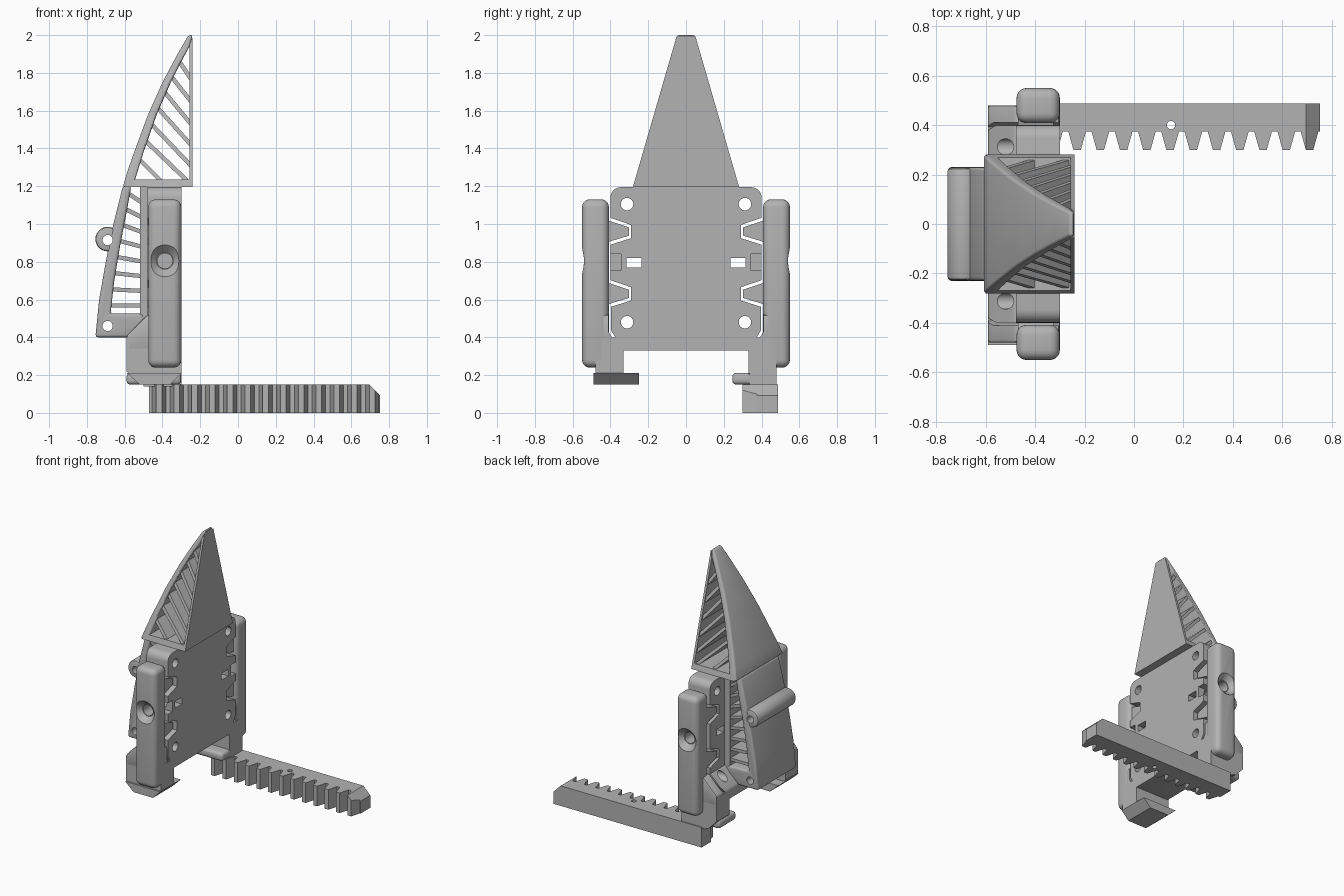
import bpy, bmesh
from math import cos, sin, pi, radians

cube = bpy.data.objects.get("Cube")
if cube:
    bpy.data.objects.remove(cube)

grey = bpy.data.materials.new("plain grey")
grey.use_nodes = True
grey.diffuse_color = (0.45, 0.45, 0.45, 1)
grey.node_tree.nodes["Principled BSDF"].inputs["Base Color"].default_value = (0.45, 0.45, 0.45, 1)
parts = []


def place(axis, p, d):
    """Point p of a section, at distance d along the axis."""
    return {"x": (d, *p), "y": (p[0], d, p[1]), "z": (*p, d)}[axis]


def prism(name, axis, pts, a, b, taper=None, end_scale=None):
    """Extrude a section; taper(z) gives the half width instead of a, b."""
    bm = bmesh.new()
    rings = []
    for d in (a, b):
        ring = []
        for p in pts:
            e = d * taper(p[1]) if taper else d
            ring.append(bm.verts.new(place(axis, p, e)))
        rings.append(ring)
        bm.faces.new(ring)
    n = len(pts)
    for i in range(n):
        j = (i + 1) % n
        bm.faces.new((rings[0][i], rings[0][j], rings[1][j], rings[1][i]))
    bmesh.ops.recalc_face_normals(bm, faces=bm.faces)
    mesh = bpy.data.meshes.new(name)
    bm.to_mesh(mesh)
    bm.free()
    ob = bpy.data.objects.new(name, mesh)
    bpy.context.collection.objects.link(ob)
    mesh.materials.append(grey)
    parts.append(ob)
    return ob


def box(name, x, y, z):
    return prism(name, "x", [(y[0], z[0]), (y[1], z[0]), (y[1], z[1]), (y[0], z[1])], *x)


def circle(c, r, n=28):
    return [(c[0] + r * cos(2 * pi * i / n), c[1] + r * sin(2 * pi * i / n)) for i in range(n)]


def round_rect(u, v, r):
    pts = []
    centres = [(u - r, v[1] - r), (r - u, v[1] - r), (r - u, v[0] + r), (u - r, v[0] + r)]
    for k, (cu, cv) in enumerate(centres):
        for i in range(7):
            t = pi / 2 * (k + i / 6)
            pts.append((cu + r * cos(t), cv + r * sin(t)))
    return pts


def apply(ob, mod):
    bpy.context.view_layer.objects.active = ob
    bpy.ops.object.modifier_apply(modifier=mod.name)


def bevel(ob, width, segments=4):
    m = ob.modifiers.new("bevel", "BEVEL")
    m.width, m.segments = width, segments
    m.limit_method, m.angle_limit = "ANGLE", radians(40)
    apply(ob, m)
    return ob


def cut(targets, cutter):
    for ob in targets:
        m = ob.modifiers.new("cut", "BOOLEAN")
        m.operation, m.solver, m.object = "DIFFERENCE", "EXACT", cutter
        apply(ob, m)
    parts.remove(cutter)
    bpy.data.objects.remove(cutter)


def strut(name, p, q, half, taper=None):
    """Thin slat between two points of the side profile."""
    dx, dz = q[0] - p[0], q[1] - p[1]
    k = half / (dx * dx + dz * dz) ** 0.5
    ox, oz = -dz * k, dx * k
    pts = [(p[0] + ox, p[1] + oz), (q[0] + ox, q[1] + oz), (q[0] - ox, q[1] - oz), (p[0] - ox, p[1] - oz)]
    w = 1 if taper else 0.215
    return prism(name, "y", pts, -w, w, taper)


# Tapered fingertip: curved back, flat gripping face and floor as one frame
def tip_width(z):
    return 0.28 - 0.29 * (z - 1.2)


outer = [(-0.61, 1.195), (-0.585, 1.28), (-0.55, 1.38), (-0.48, 1.57), (-0.40, 1.75), (-0.32, 1.9), (-0.262, 2.0), (-0.24, 2.0)]
inner = [(-0.257, 1.94), (-0.30, 1.86), (-0.36, 1.74), (-0.43, 1.58), (-0.50, 1.38), (-0.545, 1.235)]
back_shell = prism("fingertip_back", "y", outer + inner + [(-0.545, 1.195)], -1, 1, tip_width)
bevel(back_shell, 0.015, 3)
prism("fingertip_face", "y", [(-0.257, 1.195), (-0.24, 1.195), (-0.24, 1.99), (-0.257, 1.95)], -1, 1, tip_width)
prism("fingertip_floor", "y", [(-0.60, 1.195), (-0.24, 1.195), (-0.24, 1.235), (-0.59, 1.235)], -1, 1, tip_width)
slats = [((-0.53, 1.35), (-0.41, 1.23)), ((-0.50, 1.45), (-0.27, 1.23)), ((-0.46, 1.53), (-0.25, 1.31)),
         ((-0.43, 1.62), (-0.25, 1.42)), ((-0.39, 1.70), (-0.25, 1.53)), ((-0.36, 1.79), (-0.25, 1.65)),
         ((-0.31, 1.86), (-0.25, 1.77))]
for p, q in slats:
    strut("fingertip_slat", p, q, 0.011, lambda z: tip_width(z) - 0.012)

# Lower finger: curved back with solid foot, inner wall and ladder of slats
finger = prism("finger_back", "y", [
    (-0.61, 1.2), (-0.66, 1.0), (-0.70, 0.8), (-0.735, 0.6), (-0.755, 0.4), (-0.56, 0.4), (-0.50, 0.46),
    (-0.50, 0.525), (-0.675, 0.525), (-0.655, 0.7), (-0.625, 0.88), (-0.59, 1.06), (-0.565, 1.2)], -0.23, 0.23)
bevel(finger, 0.015, 3)
box("finger_inner_wall", (-0.52, -0.478), (-0.225, 0.225), (0.45, 1.2))
for i in range(8):
    z = 0.568 + 0.08 * i
    strut("finger_slat", (-0.685 + 0.013 * i, z + 0.006 * i), (-0.51, z - 0.002 * i), 0.011)
knuckle = bevel(prism("finger_knuckle", "y", circle((-0.69, 0.92), 0.065), -0.225, 0.225), 0.012, 2)
for z in (0.915, 0.46):
    cut([finger, knuckle], prism("cutter", "y", circle((-0.69, z), 0.027), -0.4, 0.4))

# Carrier plate and the wider base beneath it
plate = prism("carrier_plate", "x", round_rect(0.40, (0.33, 1.195), 0.055), -0.478, -0.30)
base = prism("carrier_base", "y", [(-0.59, 0.33), (-0.302, 0.33), (-0.302, 0.52), (-0.48, 0.52), (-0.53, 0.47), (-0.59, 0.41)],
             -0.48, 0.48)
bevel(base, 0.012, 2)

for s in (-1, 1):
    def yz(pts):
        return [(s * y, z) for y, z in pts]

    # Rounded side column with a countersunk screw hole
    column = box("side_column", (-0.475, -0.30), sorted((s * 0.408, s * 0.55)), (0.24, 1.13))
    bevel(column, 0.04, 5)
    cone = prism("cutter", "y", circle((-0.387, 0.805), 0.09), s * 0.556, s * 0.51)
    for v in cone.data.vertices:
        if abs(v.co.y) < 0.53:
            v.co.x = -0.387 + (v.co.x + 0.387) * 0.5
            v.co.z = 0.805 + (v.co.z - 0.805) * 0.5
    cut([column], cone)
    cut([column, plate], prism("cutter", "y", circle((-0.387, 0.805), 0.04), s * 0.2, s * 0.6))

    # Plate holes, square window, side recess and the slit around the corner
    for z in (1.105, 0.48):
        cut([plate, base], prism("cutter", "x", circle((s * 0.312, z), 0.033), -0.8, -0.1))
    cut([plate], box("cutter", (-0.8, -0.1), sorted((s * 0.235, s * 0.315)), (0.77, 0.82)))
    cut([plate], box("cutter", (-0.44, -0.1), sorted((s * 0.345, s * 0.45)), (0.755, 0.84)))
    cut([base, plate], prism("cutter", "x", yz([
        (0.398, 0.6), (0.41, 0.6), (0.41, 0.43), (0.385, 0.388), (0.355, 0.388), (0.355, 0.4), (0.375, 0.4), (0.398, 0.44)]),
        -0.8, -0.1))

    # Tapered notches with matching wedge teeth on the column
    for z in (0.96, 0.63):
        cut([plate], prism("cutter", "x", yz([(0.45, z - 0.085), (0.45, z + 0.09), (0.29, z + 0.035), (0.29, z - 0.035)]), -0.8, -0.1))
        prism("wedge_tooth", "x", yz([(0.43, z - 0.06), (0.43, z + 0.065), (0.303, z + 0.022), (0.303, z - 0.022)]), -0.47, -0.325)

    # Leg down to the foot
    prism("leg", "y", [(-0.59, 0.40), (-0.59, 0.22), (-0.52, 0.15), (-0.36, 0.15), (-0.30, 0.21), (-0.30, 0.40)],
          s * 0.33, s * 0.48)

# Feet: chamfered hook on the right, rounded hook on the left
prism("right_foot", "y", [(-0.59, 0.212), (-0.52, 0.15), (-0.36, 0.15), (-0.30, 0.21), (-0.30, 0.212)], -0.49, -0.25)
hook = box("left_foot", (-0.59, -0.301), (0.245, 0.45), (0.15, 0.212))
bevel(hook, 0.02, 3)
box("left_foot_block", (-0.50, -0.30), (0.335, 0.48), (0.14, 0.34))

# Toothed rack with a chamfered end and a small pin hole
pitch = 0.094
section = [(-0.47, 0.488), (-0.47, 0.375)]
for i in range(13):
    c = 0.71 - pitch * (12 - i)
    section += [(c - 0.036, 0.375), (c - 0.015, 0.30), (c + 0.015, 0.30), (c + 0.036, 0.375)]
section += [(0.752, 0.375), (0.752, 0.488)]
rack = prism("toothed_rack", "z", section, 0, 0.15)
cut([rack], prism("cutter", "z", circle((0.15, 0.40), 0.017), -0.1, 0.3))
cut([rack], prism("cutter", "y", [(0.69, 0.155), (0.76, 0.085), (0.76, 0.155)], 0.2, 0.6))

# Smooth the rounded parts, keeping edges sharp
bpy.ops.object.select_all(action="DESELECT")
for ob in parts:
    ob.select_set(True)
bpy.context.view_layer.objects.active = parts[0]
bpy.ops.object.shade_smooth_by_angle(angle=radians(32))
